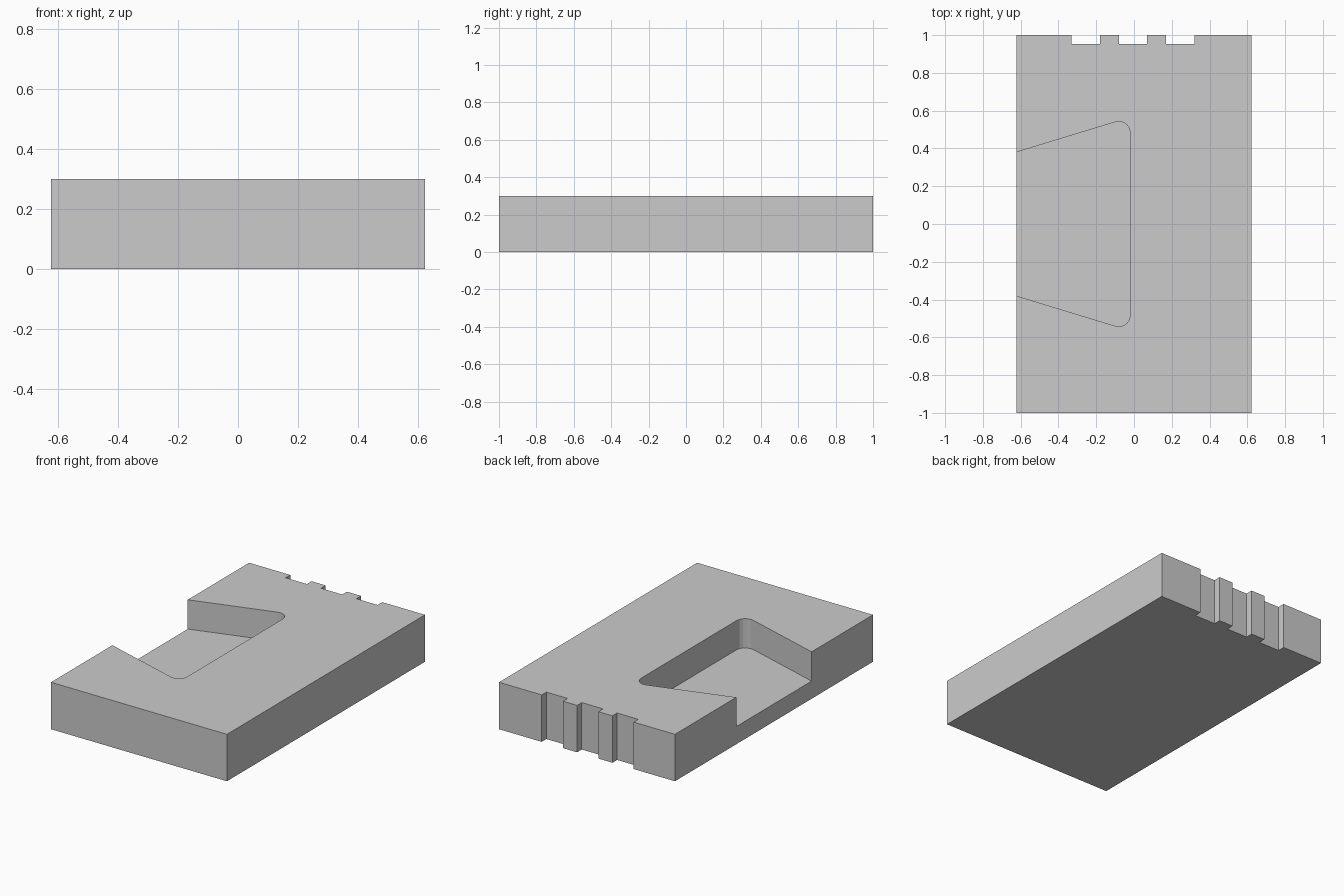
import bpy
import bmesh
import math

old = bpy.data.objects.get("Cube")
if old:
    bpy.data.objects.remove(old, do_unlink=True)

HALF_X, HALF_Y, HEIGHT = 0.622, 1.0, 0.3
FLOOR = 0.113

grey = bpy.data.materials.new("plain grey")
grey.use_nodes = True
colour = (0.6, 0.6, 0.6, 1)
grey.diffuse_color = colour
grey.node_tree.nodes["Principled BSDF"].inputs["Base Color"].default_value = colour


def prism(name, outline, bottom, top):
    """Extrude a flat counter-clockwise outline upwards into a solid."""
    bm = bmesh.new()
    base = bm.faces.new([bm.verts.new((x, y, bottom)) for x, y in outline])
    lid = bmesh.ops.extrude_face_region(bm, geom=[base])["geom"]
    for v in lid:
        if isinstance(v, bmesh.types.BMVert):
            v.co.z = top
    bmesh.ops.recalc_face_normals(bm, faces=bm.faces)
    mesh = bpy.data.meshes.new(name)
    bm.to_mesh(mesh)
    bm.free()
    obj = bpy.data.objects.new(name, mesh)
    bpy.context.collection.objects.link(obj)
    mesh.materials.append(grey)
    return obj


# Slab outline with three notches through the back edge
outline = [(-HALF_X, -HALF_Y), (HALF_X, -HALF_Y), (HALF_X, HALF_Y)]
for centre in (0.245, -0.005, -0.255):
    a, b = centre + 0.075, centre - 0.075
    outline += [(a, HALF_Y), (a, 0.953), (b, 0.953), (b, HALF_Y)]
outline.append((-HALF_X, HALF_Y))
slab = prism("slab", outline, 0, HEIGHT)

# Flared pocket with rounded inner corners, open on the right side
slope = math.atan(0.305)
radius, inner_x, centre_y = 0.06, -0.02, 0.483
arc = []
for i in range(6):
    t = (math.pi / 2 + slope) * i / 5
    arc.append((inner_x - radius + radius * math.cos(t),
                centre_y + radius * math.sin(t)))
mouth_x = -0.8
mouth_y = arc[-1][1] - (arc[-1][0] - mouth_x) * math.tan(slope)
half = arc + [(mouth_x, mouth_y)]
pocket = half + [(x, -y) for x, y in reversed(half)]
cutter = prism("pocket_cutter", pocket, FLOOR, HEIGHT + 0.2)

cut = slab.modifiers.new("pocket", "BOOLEAN")
cut.operation = "DIFFERENCE"
cut.solver = "EXACT"
cut.object = cutter
bpy.context.view_layer.objects.active = slab
bpy.ops.object.modifier_apply(modifier=cut.name)
bpy.data.objects.remove(cutter, do_unlink=True)
